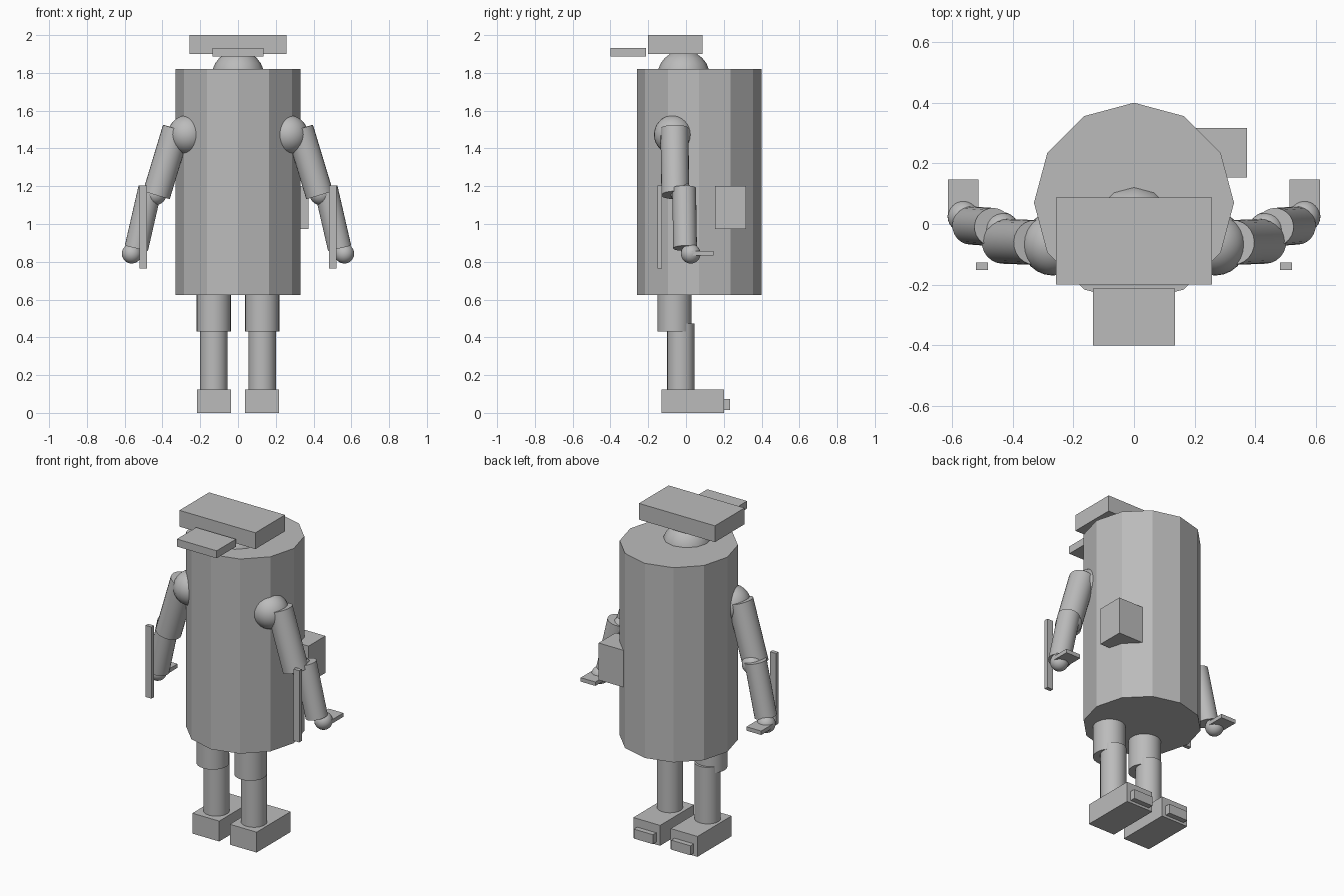
import bpy
import bmesh
from math import radians
from mathutils import Matrix, Vector

if "Cube" in bpy.data.objects:
    bpy.data.objects.remove(bpy.data.objects["Cube"], do_unlink=True)

# One plain grey for the whole figure
grey = bpy.data.materials.new("plain_grey")
grey.use_nodes = True
grey.diffuse_color = (0.5, 0.5, 0.5, 1)
shader = next(n for n in grey.node_tree.nodes if n.type == "BSDF_PRINCIPLED")
shader.inputs["Base Color"].default_value = (0.5, 0.5, 0.5, 1)


def finish(name, bm, smooth=False):
    mesh = bpy.data.meshes.new(name)
    bm.to_mesh(mesh)
    bm.free()
    mesh.materials.append(grey)
    for face in mesh.polygons:
        face.use_smooth = smooth
    if smooth:
        mesh.set_sharp_from_angle(angle=radians(40))
    obj = bpy.data.objects.new(name, mesh)
    bpy.context.collection.objects.link(obj)
    return obj


def box(name, low, high):
    low, high = Vector(low), Vector(high)
    bm = bmesh.new()
    bmesh.ops.create_cube(bm, size=1, matrix=Matrix.Translation((low + high) / 2)
                          @ Matrix.Diagonal((*(high - low), 1)))
    return finish(name, bm)


def ball(name, centre, radius, sides=24, rings=16):
    bm = bmesh.new()
    bmesh.ops.create_uvsphere(bm, u_segments=sides, v_segments=rings, radius=radius,
                              matrix=Matrix.Translation(centre))
    return finish(name, bm, True)


def rod(name, start, end, radius, sides=24, smooth=True):
    start, end = Vector(start), Vector(end)
    axis = end - start
    turn = axis.to_track_quat("Z", "Y").to_matrix().to_4x4()
    bm = bmesh.new()
    bmesh.ops.create_cone(bm, cap_ends=True, segments=sides, radius1=radius, radius2=radius,
                          depth=axis.length,
                          matrix=Matrix.Translation((start + end) / 2) @ turn)
    return finish(name, bm, smooth)


def sided_box(name, s, low, high):
    # Box given for the +x side, reflected when s is -1
    xs = sorted((s * low[0], s * high[0]))
    return box(name, (xs[0], *low[1:]), (xs[1], *high[1:]))


# Twelve-sided torso, head and flat cap
rod("torso", (0, 0.07, 0.625), (0, 0.07, 1.82), 0.33, 12, False)
ball("head", (0, -0.013, 1.78), 0.14, 12, 12)
box("cap", (-0.258, -0.2, 1.9), (0.258, 0.088, 2.0))
box("cap_peak", (-0.135, -0.4, 1.887), (0.135, -0.213, 1.933))

# Pouch on the back left of the torso
box("back_pouch", (0.2, 0.153, 0.973), (0.372, 0.317, 1.2))

for side, s in (("left", 1), ("right", -1)):
    # Arm
    ball(side + "_shoulder", (s * 0.268, -0.067, 1.473), 0.103)
    rod(side + "_upper_arm", (s * 0.326, -0.061, 1.504), (s * 0.432, -0.057, 1.153), 0.074)
    ball(side + "_elbow", (s * 0.438, -0.02, 1.16), 0.06)
    rod(side + "_forearm", (s * 0.465, -0.01, 1.19), (s * 0.538, -0.005, 0.872), 0.063)

    # Hand with four flat fingers
    ball(side + "_hand", (s * 0.563, 0.025, 0.843), 0.052)
    for i in range(4):
        x = 0.513 + 0.025 * i
        sided_box(f"{side}_finger_{i + 1}", s, (x, 0.03, 0.833), (x + 0.025, 0.146, 0.857))

    # Thin upright bar in front of the forearm
    sided_box(side + "_bar", s, (0.482, -0.151, 0.765), (0.522, -0.127, 1.205))

    # Leg
    rod(side + "_thigh", (s * 0.128, -0.061, 0.432), (s * 0.128, -0.061, 0.7), 0.091)
    ball(side + "_knee", (s * 0.128, -0.045, 0.48), 0.073)
    rod(side + "_shin", (s * 0.128, -0.027, 0.1), (s * 0.128, -0.027, 0.472), 0.073)

    # Foot with heel block
    sided_box(side + "_foot", s, (0.036, -0.131, 0), (0.218, 0.2, 0.125))
    sided_box(side + "_heel", s, (0.062, 0.19, 0.015), (0.192, 0.232, 0.073))
